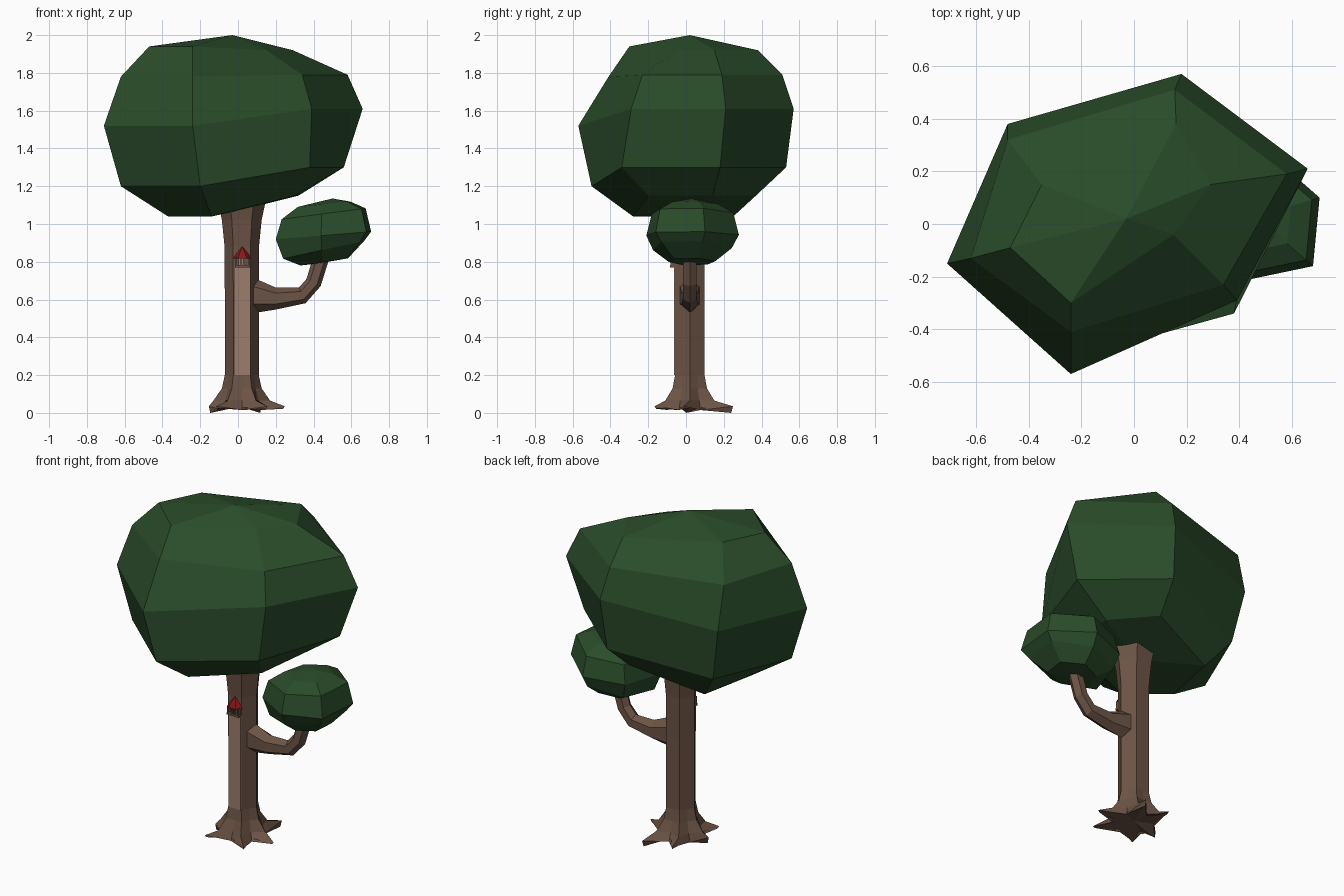
import bpy, bmesh
from math import cos, sin, pi, radians
from mathutils import Vector

if "Cube" in bpy.data.objects:
    bpy.data.objects.remove(bpy.data.objects["Cube"])


def material(name, rgb):
    m = bpy.data.materials.new(name)
    m.diffuse_color = (*rgb, 1)
    m.use_nodes = True
    m.node_tree.nodes["Principled BSDF"].inputs["Base Color"].default_value = m.diffuse_color
    return m


BARK = material("bark", (0.15, 0.088, 0.06))
WOOD = material("bare_wood", (0.34, 0.205, 0.15))
LEAF = material("leaves", (0.023, 0.072, 0.023))
RED = material("red_roof", (0.25, 0.008, 0.01))


def loft(name, rings, mat, bottom=None, top=None):
    """Skin rings of equal point count; ends close to a pole or a flat cap."""
    bm = bmesh.new()
    vs = [[bm.verts.new(p) for p in r] for r in rings]
    n = len(rings[0])
    for a, b in zip(vs, vs[1:]):
        for i in range(n):
            j = (i + 1) % n
            bm.faces.new((a[i], a[j], b[j], b[i]))
    for ring, pole in ((vs[0], bottom), (vs[-1], top)):
        if pole:
            p = bm.verts.new(pole)
            for i in range(n):
                bm.faces.new((ring[i], ring[(i + 1) % n], p))
        else:
            bm.faces.new(ring)
    bmesh.ops.recalc_face_normals(bm, faces=bm.faces)
    me = bpy.data.meshes.new(name)
    bm.to_mesh(me)
    bm.free()
    me.materials.append(mat)
    ob = bpy.data.objects.new(name, me)
    bpy.context.collection.objects.link(ob)
    return ob


def ngon(cx, cy, z, rx, ry, n=6):
    return [(cx + rx * cos(2 * pi * i / n), cy + ry * sin(2 * pi * i / n), z) for i in range(n)]


def box(name, x0, x1, y0, y1, z0, z1, mat):
    return loft(name, [[(x0, y0, z), (x1, y0, z), (x1, y1, z), (x0, y1, z)] for z in (z0, z1)], mat)


# Main canopy: six-sided lopsided blob, each ring as (z of left side, z of right side, outline)
canopy = [
    (1.04, 1.15, [(-.37, -.10), (-.14, -.28), (.30, -.20), (.32, .14), (.12, .37), (-.30, .25)]),
    (1.20, 1.30, [(-.62, -.13), (-.20, -.50), (.38, -.34), (.56, .18), (.16, .53), (-.42, .34)]),
    (1.52, 1.61, [(-.71, -.15), (-.24, -.57), (.39, -.29), (.66, .21), (.18, .57), (-.48, .38)]),
    (1.78, 1.79, [(-.62, -.13), (-.24, -.41), (.34, -.23), (.58, .19), (.155, .51), (-.48, .32)]),
    (1.94, 1.92, [(-.47, -.09), (-.24, -.30), (.15, -.04), (.29, .15), (.16, .38), (-.35, .15)]),
]
loft("main_canopy",
     [[(x, y, zr if 2 <= i <= 4 else zl) for i, (x, y) in enumerate(pts)] for zl, zr, pts in canopy],
     LEAF, (0, 0.02, 1.07), (-0.03, 0.02, 2.0))

# Small canopy on the branch: one outline scaled per ring and tilted up to the right
outline = [(.705, .10), (.68, -.16), (.44, -.21), (.20, -.05), (.27, .20), (.50, .28)]
cx, cy = 0.46, 0.03
small = []
for z, s, tilt in ((.80, .50, .15), (.865, .85, .22), (.94, 1.0, .08), (1.055, .88, .13), (1.105, .55, .10)):
    small.append([(cx + s * (x - cx), cy + s * (y - cy), z + tilt * s * (x - cx)) for x, y in outline])
loft("small_canopy", small, LEAF, (0.42, 0.03, 0.79), (0.50, 0.03, 1.135))

# Trunk with root star: twelve-point rings, hexagonal above and pointed at the ground
TX, TY = 0.02, 0.02


def trunk_ring(z, tip, valley, z_valley=None):
    pts = []
    for i in range(12):
        a = 2 * pi * i / 12
        r = valley if i % 2 else tip
        pts.append((TX + r * cos(a), TY + r * sin(a), z_valley if i % 2 and z_valley is not None else z))
    return pts


h = cos(pi / 6)
trunk = [trunk_ring(z, r, r * h) for z, r in ((.20, .09), (.62, .09), (.88, .091), (1.02, .105), (1.16, .135))]
tips = trunk_ring(.03, .2, .115, .015)
lower = trunk_ring(.005, .2, .11, .03)
for i, r in zip(range(0, 12, 2), (.23, .25, .22, .175, .22, .23)):
    a = 2 * pi * i / 12 + radians(6 if i % 4 else -8)
    tips[i] = (TX + r * cos(a), TY + r * sin(a), .035)
    lower[i] = (TX + r * .96 * cos(a), TY + r * .96 * sin(a), .0 if i in (2, 6) else .022)
loft("trunk", [lower, tips, trunk_ring(.065, .15, .10), trunk_ring(.13, .105, .085)] + trunk,
     BARK, bottom=(TX, TY, .035))

# Branch: hexagonal sections swept along a bent path (x, z, half height, half width)
path = [(.06, .625, .10, .06), (.20, .605, .058, .05), (.34, .622, .045, .042),
        (.40, .69, .042, .04), (.44, .82, .042, .04), (.45, .88, .035, .035)]
sections = []
for k, (x, z, hh, hw) in enumerate(path):
    a, b = path[max(k - 1, 0)], path[min(k + 1, len(path) - 1)]
    d = Vector((b[0] - a[0], 0, b[1] - a[1])).normalized() if k else Vector((1, 0, 0))
    up = Vector((-d.z, 0, d.x))
    sections.append([Vector((x, TY, z)) + up * hh * sin(t) + Vector((0, 1, 0)) * hw * cos(t)
                     for t in [pi / 6 + pi / 3 * i for i in range(6)]])
loft("branch", sections, BARK)

# Bare wood strip set on the front face of the trunk
box("front_strip", -.017, .063, -.064, -.05, .20, .77, WOOD)

# Small birdhouse above the strip: floor, four posts and a pointed red roof
box("birdhouse_floor", -.017, .063, -.085, -.05, .77, .782, BARK)
box("birdhouse_core", .003, .043, -.07, -.05, .78, .825, WOOD)
for n, x in enumerate((-.012, .015, .031, .058)):
    box(f"birdhouse_post_{n + 1}", x - .003, x + .003, -.083, -.05, .78, .825, BARK)
loft("birdhouse_roof", [ngon(.023, -.06, .818, .05, .035), ngon(.023, -.06, .84, .034, .025)],
     RED, top=(.023, -.06, .882))
